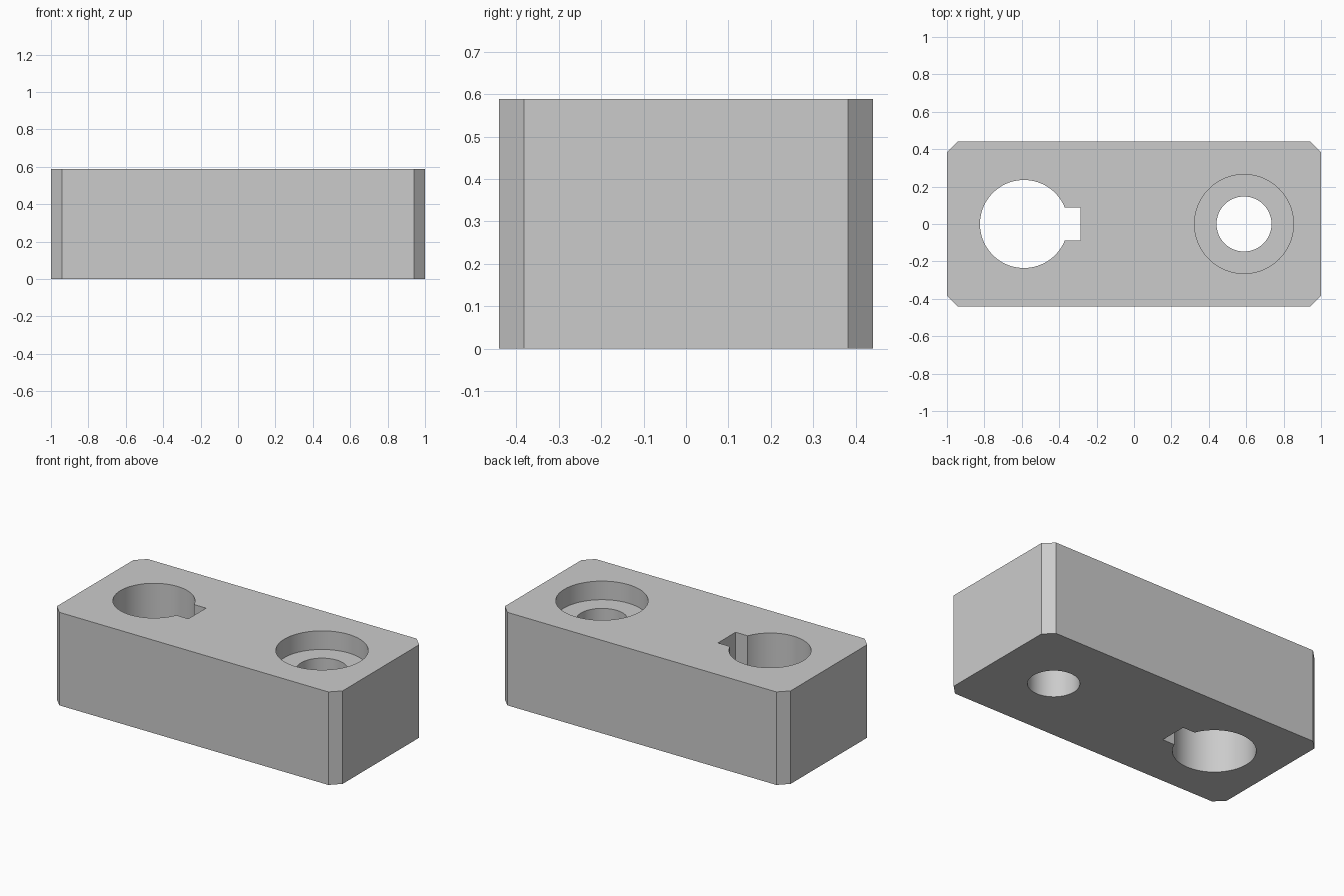
import bpy
import bmesh
import math

cube = bpy.data.objects.get("Cube")
if cube:
    bpy.data.objects.remove(cube, do_unlink=True)

U = 2 / 68                      # design unit, the block is 68 long
LENGTH, WIDTH, HEIGHT, CHAMFER = 68, 30, 20, 2
HOLE_X = 20                     # distance of both bores from the middle

metal = bpy.data.materials.new("light grey metal")
metal.use_nodes = True
colour = (0.6, 0.6, 0.6, 1)
metal.diffuse_color = colour
metal.node_tree.nodes["Principled BSDF"].inputs["Base Color"].default_value = colour


def prism(name, outline, z0, z1):
    """Extrude a counter-clockwise outline from z0 to z1."""
    bm = bmesh.new()
    base = bm.faces.new([bm.verts.new((x * U, y * U, z0 * U)) for x, y in outline])
    top = bmesh.ops.extrude_face_region(bm, geom=[base], use_keep_orig=True)["geom"]
    moved = [v for v in top if isinstance(v, bmesh.types.BMVert)]
    bmesh.ops.translate(bm, verts=moved, vec=(0, 0, (z1 - z0) * U))
    bmesh.ops.recalc_face_normals(bm, faces=bm.faces)
    mesh = bpy.data.meshes.new(name)
    bm.to_mesh(mesh)
    bm.free()
    mesh.materials.append(metal)
    obj = bpy.data.objects.new(name, mesh)
    bpy.context.collection.objects.link(obj)
    return obj


def circle(cx, radius, sides=96):
    return [(cx + radius * math.cos(math.tau * i / sides),
             radius * math.sin(math.tau * i / sides)) for i in range(sides)]


def rectangle(x0, x1, half):
    return [(x0, -half), (x1, -half), (x1, half), (x0, half)]


# Block with chamfered upright corners
a, b, c = LENGTH / 2, WIDTH / 2, CHAMFER
half_outline = [(a, -b + c), (a, b - c), (a - c, b), (-a + c, b)]
block = prism("clamp_block", half_outline + [(-x, -y) for x, y in half_outline], 0, HEIGHT)

# Shaft bore, its keyway, the bolt hole and its counterbore
cutters = [
    prism("shaft_bore_cutter", circle(-HOLE_X, 8), -2, HEIGHT + 2),
    prism("keyway_cutter", rectangle(-HOLE_X, -HOLE_X + 10.3, 3), -3, HEIGHT + 3),
    prism("bolt_hole_cutter", circle(HOLE_X, 5), -2, HEIGHT + 2),
    prism("counterbore_cutter", circle(HOLE_X, 9), HEIGHT - 4, HEIGHT + 3),
]

bpy.ops.object.select_all(action="DESELECT")
bpy.context.view_layer.objects.active = block
block.select_set(True)
for cutter in cutters:
    cutter.hide_render = True
    cut = block.modifiers.new(cutter.name, "BOOLEAN")
    cut.operation = "DIFFERENCE"
    cut.solver = "EXACT"
    cut.object = cutter
    bpy.ops.object.modifier_apply(modifier=cut.name)
    bpy.data.objects.remove(cutter, do_unlink=True)

# Smooth bores, crisp edges
bpy.ops.object.shade_smooth_by_angle(angle=math.radians(30))
